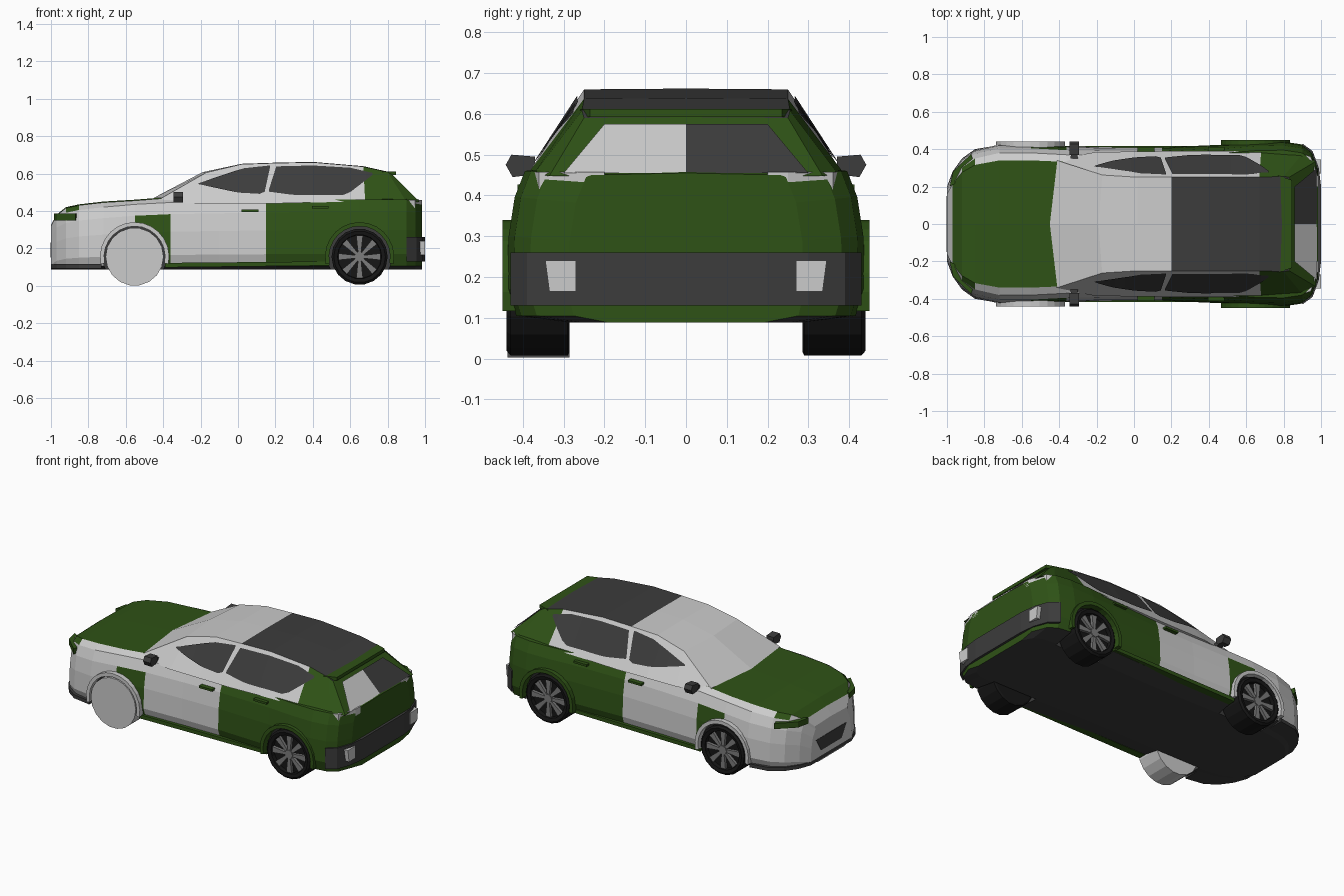
import bpy, bmesh, math
from mathutils import Vector
from mathutils.bvhtree import BVHTree

if "Cube" in bpy.data.objects:
    bpy.data.objects.remove(bpy.data.objects["Cube"])


def mat(name, r, g, b):
    m = bpy.data.materials.new(name)
    m.diffuse_color = (r, g, b, 1)
    m.use_nodes = True
    m.node_tree.nodes["Principled BSDF"].inputs["Base Color"].default_value = m.diffuse_color
    return m


DARK = mat("dark_grey", .045, .045, .045)
GREEN = mat("green_paint", .028, .085, .008)
GREY = mat("plain_grey", .55, .55, .55)
BLACK = mat("rubber", .008, .008, .008)
RIM = mat("rim_grey", .2, .2, .2)
MATS = [DARK, GREEN, GREY]


def finish(name, bm, mats):
    bmesh.ops.remove_doubles(bm, verts=bm.verts, dist=1e-5)
    bmesh.ops.recalc_face_normals(bm, faces=bm.faces)
    me = bpy.data.meshes.new(name)
    bm.to_mesh(me)
    ob = bpy.data.objects.new(name, me)
    bpy.context.collection.objects.link(ob)
    for m in mats:
        me.materials.append(m)
    return ob


def loft(name, halves, paint):
    """Skin mirrored half sections; returns the object and a ray-cast tree."""
    bm = bmesh.new()
    rings = []
    for h in halves:
        ring = h + [(x, -y, z) for x, y, z in reversed(h) if y > 1e-6]
        rings.append([bm.verts.new(p) for p in ring])
    n = len(rings[0])
    for a, b in zip(rings, rings[1:]):
        for i in range(n):
            j = (i + 1) % n
            bm.faces.new((a[i], a[j], b[j], b[i]))
    bm.faces.new(rings[0])
    bm.faces.new(rings[-1])
    bmesh.ops.recalc_face_normals(bm, faces=bm.faces)
    for f in bm.faces:
        f.material_index = paint(f.calc_center_median(), f.normal)
    tree = BVHTree.FromBMesh(bm)
    return finish(name, bm, MATS), tree


def prism(name, pts, axis, a, b, m):
    """Extrude a 2D outline along an axis from a to b."""
    put = {'x': lambda u, v, t: (t, u, v), 'y': lambda u, v, t: (u, t, v),
           'z': lambda u, v, t: (u, v, t)}[axis]
    bm = bmesh.new()
    lo = [bm.verts.new(put(u, v, a)) for u, v in pts]
    hi = [bm.verts.new(put(u, v, b)) for u, v in pts]
    bm.faces.new(lo)
    bm.faces.new(hi)
    for i in range(len(pts)):
        j = (i + 1) % len(pts)
        bm.faces.new((lo[i], lo[j], hi[j], hi[i]))
    return finish(name, bm, [m])


def lathe(name, prof, cx, cz, s, m, n=18):
    """Turn a (radius, y) profile about a wheel axle."""
    bm = bmesh.new()
    rows = [[bm.verts.new((cx + r * math.cos(2 * math.pi * k / n), s * y,
                           cz + r * math.sin(2 * math.pi * k / n)))
             for k in range(n)] for r, y in prof]
    for a, b in zip(rows, rows[1:]):
        for k in range(n):
            j = (k + 1) % n
            bm.faces.new((a[k], a[j], b[j], b[k]))
    bmesh.ops.dissolve_degenerate(bm, dist=1e-6, edges=bm.edges)
    return finish(name, bm, [m])


def sheet(name, pts, m):
    bm = bmesh.new()
    bm.faces.new([bm.verts.new(p) for p in pts])
    return finish(name, bm, [m])


def lerp(line, x):
    for (x0, z0), (x1, z1) in zip(line, line[1:]):
        if x <= x1:
            return z0 + (z1 - z0) * (x - x0) / (x1 - x0)
    return line[-1][1]


# lower body: x, half width, shoulder height, top height
stations = [(-1, .2, .3, .32), (-.97, .27, .36, .375), (-.92, .345, .39, .415),
            (-.85, .395, .405, .43), (-.72, .425, .42, .445), (-.55, .425, .435, .455),
            (-.36, .415, .445, .47), (-.1, .41, .45, .46), (.15, .41, .455, .465),
            (.5, .425, .46, .465), (.65, .437, .46, .465), (.8, .44, .46, .465),
            (.9, .425, .46, .465), (.95, .385, .455, .46), (.985, .29, .445, .45)]


def section(x, w, zs, zt):
    return [(x, 0, .088), (x, .65 * w, .088), (x, .95 * w, .105), (x, w, .37 * zs),
            (x, w - .005, .65 * zs), (x, w - .02, .86 * zs), (x, w - .045, zs),
            (x, w * .8, zt), (x, 0, zt + .005)]


def body_paint(c, n):
    if n.z < -.8:
        return 0
    if c.x > .15 or (c.x < -.36 and n.z > .6 and abs(c.y) < .33):
        return 1
    return 1 if -.5 < c.x < -.36 and c.z < .4 else 2


body, _ = loft("body", [section(*s) for s in stations], body_paint)

# greenhouse: belt x, y, z then roof rail x, y, z
cabin_pts = [(-.43, .345, .44, -.41, .34, .468), (-.2, .385, .44, -.17, .262, .605),
             (0, .387, .44, .02, .25, .65), (.2, .39, .44, .2, .25, .656),
             (.4, .39, .445, .4, .25, .66), (.68, .39, .45, .67, .25, .637),
             (.9, .375, .45, .8, .255, .608), (.972, .335, .448, .83, .25, .59)]
front_pull = [-.04, -.02, 0, 0, 0, 0, 0, 0]


def cabin_paint(c, n):
    if n.z > .8 and c.z > .59 and c.x > .2:
        return 0
    return 1 if c.x > .75 else 2


cabin, tree = loft("cabin", [[(a, 0, c), (a, b, c), (d, e, f), (d + p, 0, f + .002)]
                             for (a, b, c, d, e, f), p in zip(cabin_pts, front_pull)],
                   cabin_paint)


# side windows, draped on the greenhouse
def window(name, low, top, s, n=14):
    bm = bmesh.new()
    rows = []
    x0, x1 = max(low[0][0], top[0][0]), min(low[-1][0], top[-1][0])
    for i in range(n + 1):
        x = x0 + (x1 - x0) * i / n
        col = []
        for z in (lerp(low, x), lerp(top, x)):
            hit = tree.ray_cast(Vector((x, 1, z)), Vector((0, -1, 0)))[0]
            y = hit.y if hit else .3
            col.append(bm.verts.new((x, s * (y + .005), z + .003)))
        rows.append(col)
    for a, b in zip(rows, rows[1:]):
        bm.faces.new((a[0], b[0], b[1], a[1]))
    finish(name, bm, [DARK])


for s in (1, -1):
    window("front_window", [(-.21, .54), (0, .495), (.14, .487), (.17, .625)],
           [(-.21, .545), (-.05, .6), (.03, .625), (.17, .64)], s)
    window("rear_window", [(.165, .5), (.3, .482), (.58, .482), (.72, .59)],
           [(.165, .51), (.2, .635), (.4, .64), (.6, .628), (.72, .6)], s)

# wheels, wells and arches
WZ = .155
for cx, end in ((-.553, "front"), (.65, "rear")):
    for s in (1, -1):
        cut = lathe("well_cutter", [(0, .27), (.17, .27), (.17, .6), (0, .6)], cx, WZ, s, DARK, 24)
        cut.hide_render = True
        cut.hide_set(True)
        cut.display_type = 'WIRE'
        mod = body.modifiers.new("well", 'BOOLEAN')
        mod.operation, mod.object, mod.solver = 'DIFFERENCE', cut, 'EXACT'
        arc = [math.radians(-12 + 204 * k / 14) for k in range(15)]
        ring = [(cx + .163 * math.cos(t), WZ + .163 * math.sin(t)) for t in arc]
        ring += [(cx + .185 * math.cos(t), WZ + .185 * math.sin(t)) for t in reversed(arc)]
        wide = .45 if end == "rear" else .44
        prism(end + "_arch", ring, 'y', s * .395, s * wide, GREEN if end == "rear" else GREY)
        if end == "front" and s < 0:
            lathe("front_wheel", [(0, .285), (.155, .285), (.155, .437), (0, .437)], cx, WZ, s, GREY)
            continue
        lathe(end + "_tyre", [(.115, .4), (.118, .435), (.138, .44), (.15, .43), (.15, .29),
                              (.14, .285), (0, .285)], cx, WZ, s, BLACK)
        lathe(end + "_rim", [(0, .41), (.117, .41)], cx, WZ, s, BLACK)
        lathe(end + "_hub", [(.028, .405), (.028, .432), (0, .432)], cx, WZ, s, RIM, 8)
        for k in range(8):
            t = math.pi * k / 4
            c, d = math.cos(t), math.sin(t)
            spoke = [(.02, -.008), (.113, -.018), (.113, .018), (.02, .008)]
            prism(end + "_spoke", [(cx + u * c - v * d, WZ + u * d + v * c) for u, v in spoke],
                  'y', s * .408, s * .428, RIM)

# sills, handles, mirrors, lights
for s in (1, -1):
    prism("sill", [(-.39, .098), (.49, .108), (.49, .13), (-.39, .122)], 'y', s * .37, s * .417, GREEN)
    for hx, hz in ((.065, .4), (.44, .42)):
        prism("door_handle", [(hx - .045, hz - .006), (hx + .045, hz - .006),
                              (hx + .045, hz + .007), (hx - .045, hz + .007)],
              'y', s * .38, s * .413, GREEN)
    prism("side_mirror", [(s * y, z) for y, z in ((.37, .465), (.385, .45), (.425, .445),
                                                  (.442, .475), (.428, .5), (.37, .495))],
          'x', -.345, -.295, DARK)
    prism("mirror_stalk", [(-.34, s * .35), (-.3, s * .35), (-.305, s * .39), (-.335, s * .39)],
          'z', .45, .475, DARK)
    prism("tail_light", [(.9, s * .375), (.945, s * .36), (.985, s * .25), (.985, s * .2), (.9, s * .2)],
          'z', .415, .457, GREY)
    prism("reflector", [(s * .27, .165), (s * .335, .165), (s * .345, .24), (s * .27, .24)],
          'x', .95, .999, GREY)
    prism("headlight", [(-.985, s * .2), (-.968, s * .28), (-.87, s * .375), (-.86, s * .34), (-.95, s * .22)],
          'z', .35, .385, GREEN)
    sheet("rear_glass", [(.979, 0, .455), (.979, s * .3, .455), (.858, s * .2, .575), (.858, 0, .575)],
          DARK if s > 0 else GREY)

# bumpers, grille and tail spoiler
rear_plan = [(.9, .43), (.955, .39), (.988, .3), (1, .2)]
prism("rear_bumper", rear_plan + [(x, -y) for x, y in reversed(rear_plan)], 'z', .13, .26, DARK)
lip_plan = [(-.73, .42), (-.85, .4), (-.92, .35), (-.97, .28), (-1, .2)]
prism("front_lip", lip_plan + [(x, -y) for x, y in reversed(lip_plan)], 'z', .093, .115, DARK)
prism("lower_grille", [(-.1, .15), (.1, .15), (.15, .23), (-.15, .23)], 'x', -1.002, -.98, DARK)
prism("tail_spoiler", [(.77, .26), (.845, .235), (.845, -.235), (.77, -.26)], 'z', .592, .612, GREEN)
